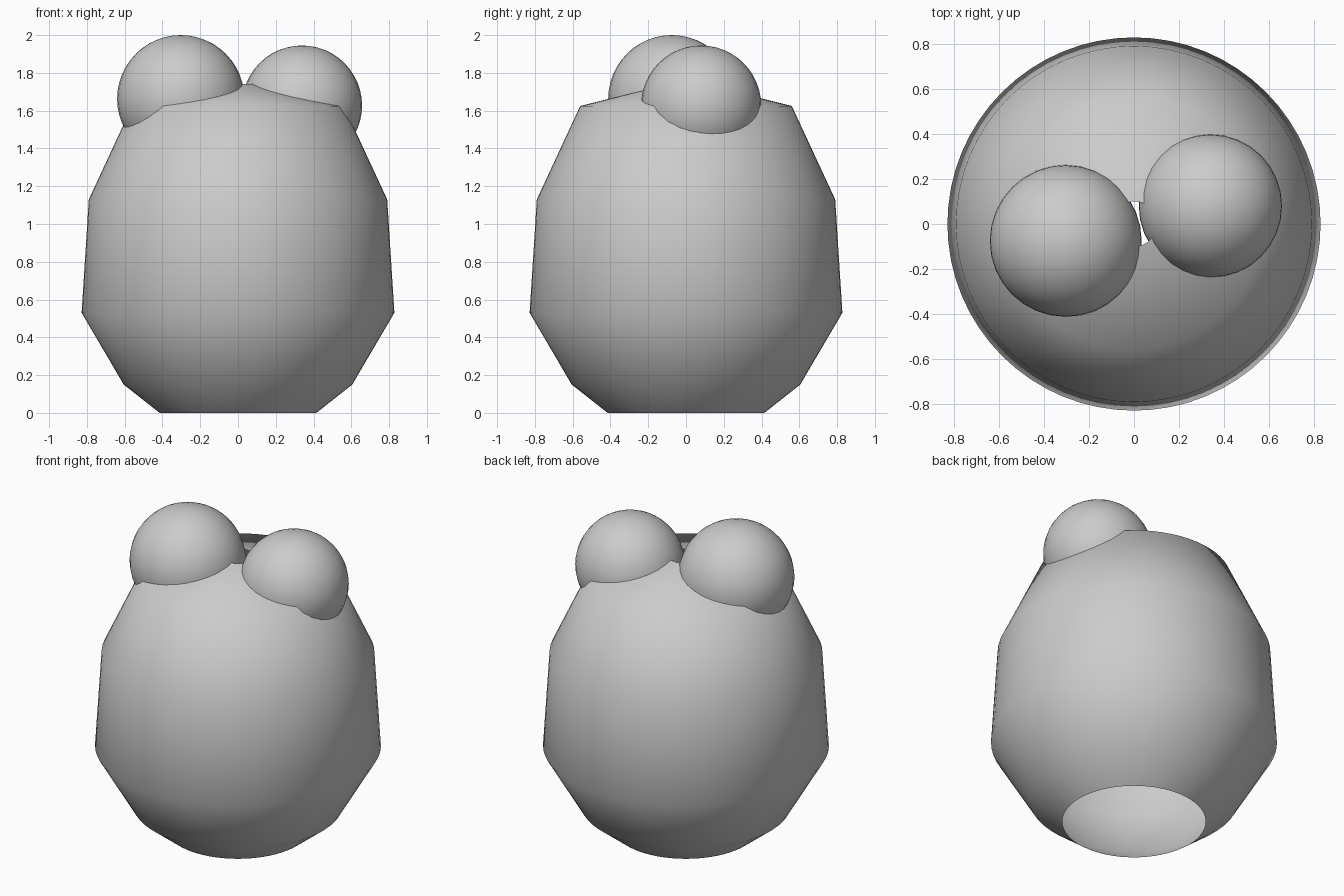
import bpy, bmesh
from math import cos, sin, pi

if "Cube" in bpy.data.objects:
    bpy.data.objects.remove(bpy.data.objects["Cube"])

SEGMENTS = 64


def add_object(name, bm):
    mesh = bpy.data.meshes.new(name)
    bm.to_mesh(mesh)
    bm.free()
    for poly in mesh.polygons:
        poly.use_smooth = True
    obj = bpy.data.objects.new(name, mesh)
    bpy.context.collection.objects.link(obj)
    return obj


def lathe(name, profile):
    bm = bmesh.new()
    rings = [[bm.verts.new((r * cos(2 * pi * i / SEGMENTS), r * sin(2 * pi * i / SEGMENTS), z))
              for i in range(SEGMENTS)] for r, z in profile]
    for low, high in zip(rings, rings[1:]):
        for i in range(SEGMENTS):
            j = (i + 1) % SEGMENTS
            bm.faces.new((low[i], low[j], high[j], high[i]))
    return add_object(name, bm)


def ball(name, radius, location):
    bm = bmesh.new()
    bmesh.ops.create_uvsphere(bm, u_segments=32, v_segments=24, radius=radius)
    obj = add_object(name, bm)
    obj.location = location
    return obj


# Turned shell, open at the bottom and with a small hole at the top
lathe("body", [(0.415, 0), (0.605, 0.15), (0.828, 0.53), (0.79, 1.13), (0.56, 1.625), (0.10, 1.74)])

# Two balls sunk into the top of the shell
ball("left_ball", 0.337, (-0.303, -0.075, 1.663))
ball("right_ball", 0.318, (0.339, 0.08, 1.627))
